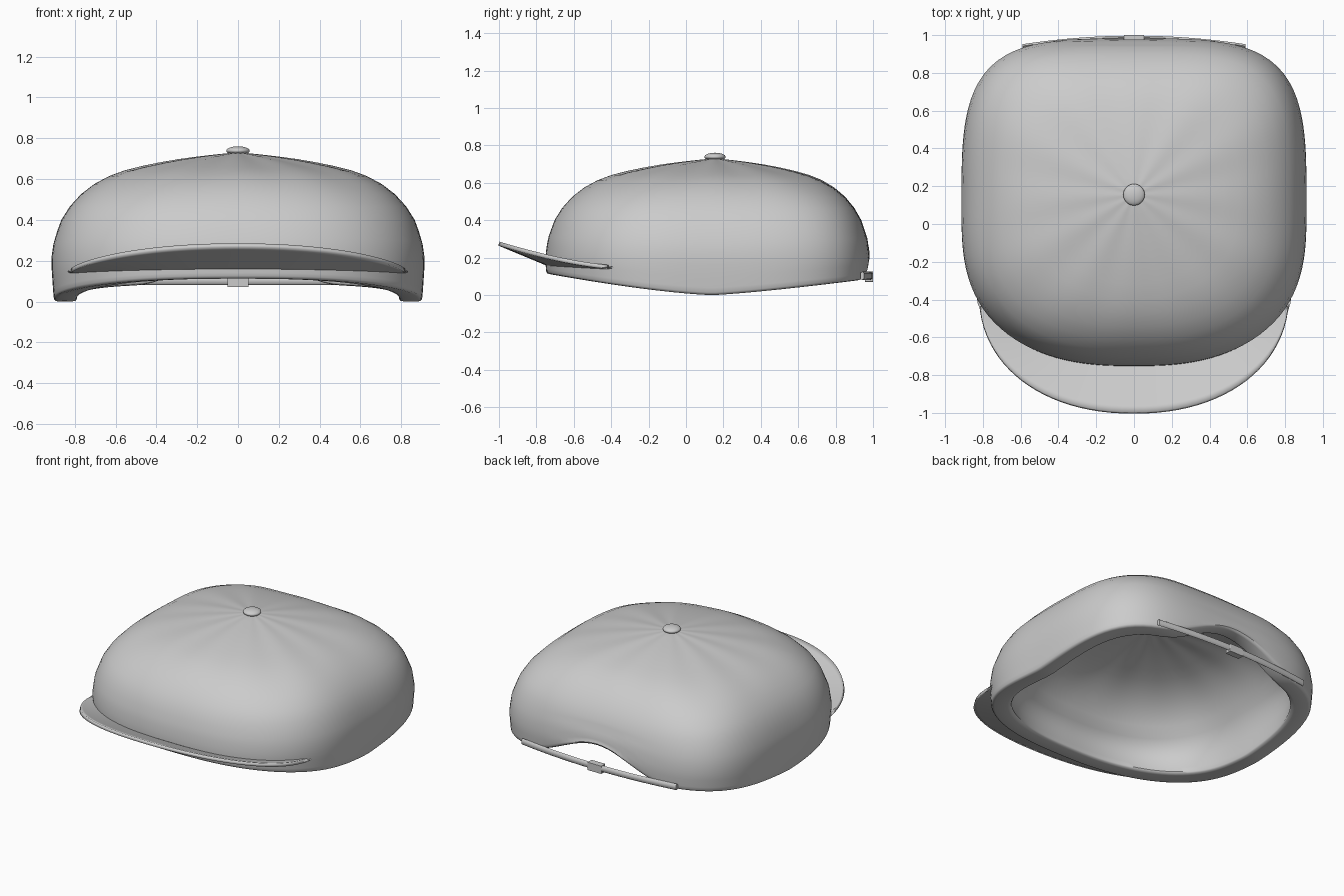
import bpy, bmesh, math

cube = bpy.data.objects.get("Cube")
if cube:
    bpy.data.objects.remove(cube, do_unlink=True)

grey = bpy.data.materials.new("light_grey")
grey.use_nodes = True
colour = (0.6, 0.6, 0.6, 1)
grey.diffuse_color = colour
grey.node_tree.nodes["Principled BSDF"].inputs["Base Color"].default_value = colour

SEG = 128
APEX_Y, APEX_Z = 0.155, 0.728
# Crown profile from the apex down: share of full radius, height
PROFILE = [(0.05, 0.727), (0.12, 0.72), (0.22, 0.709), (0.32, 0.696), (0.42, 0.68), (0.52, 0.661),
           (0.61, 0.64), (0.69, 0.613), (0.77, 0.574), (0.84, 0.525), (0.9, 0.465), (0.945, 0.4),
           (0.985, 0.3), (1, 0.2), (0.985, 0)]
UPPER = 11
LINING_DROP = 0.092


def finish(obj, angle=40):
    obj.data.materials.append(grey)
    bpy.ops.object.select_all(action="DESELECT")
    obj.select_set(True)
    bpy.context.view_layer.objects.active = obj
    bpy.ops.object.shade_smooth_by_angle(angle=math.radians(angle))


def mesh_object(name, bm):
    bmesh.ops.recalc_face_normals(bm, faces=bm.faces)
    mesh = bpy.data.meshes.new(name)
    bm.to_mesh(mesh)
    bm.free()
    obj = bpy.data.objects.new(name, mesh)
    bpy.context.collection.objects.link(obj)
    return obj


def bridge(bm, rows, closed):
    for a, b in zip(rows, rows[1:]):
        for i in range(len(a) if closed else len(a) - 1):
            j = (i + 1) % len(a)
            bm.faces.new((a[i], a[j], b[j], b[i]))


def outline(theta, r):
    """Rounded-square footprint, squarer at the back and rounder near the top."""
    c, s = math.cos(theta), math.sin(theta)
    t = (s + 1) / 2
    full = 2.6 + 1.15 * t * t * (3 - 2 * t)
    n = 1.9 + (full - 1.9) * min(1, r / 0.9) ** (2 - t)
    reach = r * (abs(c) ** n + abs(s) ** n) ** (-1 / n)
    return 0.916 * reach * c, APEX_Y - 0.04 * r + 0.868 * reach * s


def radius_at(z):
    for (r0, z0), (r1, z1) in zip(PROFILE, PROFILE[1:]):
        if z >= z1:
            return r0 + (r1 - r0) * (z0 - z) / (z0 - z1)
    return PROFILE[-1][0]


def rim_height(theta):
    """Bottom edge: low at the sides, raised in front, arched at the back."""
    x, y = outline(theta, 0.985)
    d = y - 0.14
    z = 0.112 * (-d / 0.88) ** 1.4 if d < 0 else 0.08 * (d / 0.8) ** 1.25
    if d > 0.4 and abs(x) < 0.56:
        z += 0.16 * math.cos(math.pi * x / 1.12) ** 2
    return z


def upper_ring(bm, step, inset=0.0, drop=0.0):
    """Ring above the rim's reach, with faint radial folds."""
    r, z = PROFILE[step]
    ring = []
    for i in range(SEG):
        th = math.tau * i / SEG
        x, y = outline(th, r - inset)
        fold = 0.002 * math.cos(12 * th) * math.sin(math.pi * r)
        ring.append(bm.verts.new((x, y, z + fold - drop)))
    return ring


def lower_ring(bm, k, inset=0.0, lift=0.0):
    """Ring a share k of the way from the rim up to the last upper ring."""
    ring = []
    for i in range(SEG):
        th = math.tau * i / SEG
        low = rim_height(th)
        z = low + (PROFILE[UPPER][1] - low) * k
        x, y = outline(th, radius_at(z) - inset)
        ring.append(bm.verts.new((x, y, z + lift)))
    return ring


# Crown: outer shell, thick rounded rim, inner lining
bm = bmesh.new()
rows = [upper_ring(bm, u) for u in range(UPPER + 1)]
rows += [lower_ring(bm, k) for k in (0.85, 0.7, 0.55, 0.4, 0.25, 0.1)]
rows += [lower_ring(bm, 0, *edge) for edge in
         ((0, 0.014), (0.006, 0.004), (0.02, 0), (0.1, 0), (0.118, 0.004), (0.124, 0.014))]
rows += [lower_ring(bm, k, 0.118) for k in (0.15, 0.35, 0.6)]
rows += [upper_ring(bm, u, 0.11 * PROFILE[u][0], LINING_DROP) for u in range(UPPER, -1, -1)]
bridge(bm, rows, True)
for ring, drop in ((rows[0], 0), (rows[-1], LINING_DROP)):
    tip = bm.verts.new((0, APEX_Y, APEX_Z - drop))
    for i in range(SEG):
        bm.faces.new((tip, ring[i], ring[(i + 1) % SEG]))
finish(mesh_object("crown", bm), 50)

# Visor: curved sheet from the crown wall to a rounded front edge
bm = bmesh.new()
rows = []
start = math.radians(29)
for j in range(9):
    t = j / 8
    row = []
    for i in range(49):
        f = i / 48
        ix, iy = outline(math.pi + start + f * (math.pi - 2 * start), 0.975)
        a = math.pi * f
        reach = abs(math.sin(a)) ** 0.93
        iz = 0.143 + 0.02 * reach
        ox = -0.82 * math.copysign(abs(math.cos(a)) ** 0.93, math.cos(a))
        oy = -0.37 - 0.63 * reach
        oz = 0.148 + 0.127 * reach ** 1.5
        row.append(bm.verts.new((ix + (ox - ix) * t, iy + (oy - iy) * t, iz + (oz - iz) * t)))
    rows.append(row)
bridge(bm, rows, False)
visor = mesh_object("visor", bm)
solid = visor.modifiers.new("thickness", "SOLIDIFY")
solid.thickness = 0.022
solid.offset = 0
finish(visor)

# Top button
bpy.ops.mesh.primitive_uv_sphere_add(segments=32, ring_count=16, radius=1, location=(0, APEX_Y, 0.739))
button = bpy.context.object
button.name = "top_button"
button.scale = (0.057, 0.057, 0.022)
finish(button)

# Back strap: bowed band across the opening
bm = bmesh.new()
rows = []
for i in range(25):
    x = -0.59 + 1.18 * i / 24
    y = 0.987 - 0.045 * (x / 0.59) ** 2
    rows.append([bm.verts.new((x, y + dy, 0.103 + dz)) for dy, dz in
                 ((-0.01, -0.015), (0, -0.022), (0.01, -0.015), (0.01, 0.015), (0, 0.022), (-0.01, 0.015))])
bridge(bm, rows, True)
bm.faces.new(rows[0])
bm.faces.new(rows[-1])
finish(mesh_object("back_strap", bm), 60)

# Strap buckle
bpy.ops.mesh.primitive_cube_add(size=1, location=(0, 0.978, 0.098))
buckle = bpy.context.object
buckle.name = "strap_buckle"
buckle.scale = (0.105, 0.044, 0.054)
bevel = buckle.modifiers.new("soft_edges", "BEVEL")
bevel.width = 0.012
bevel.segments = 3
finish(buckle)
